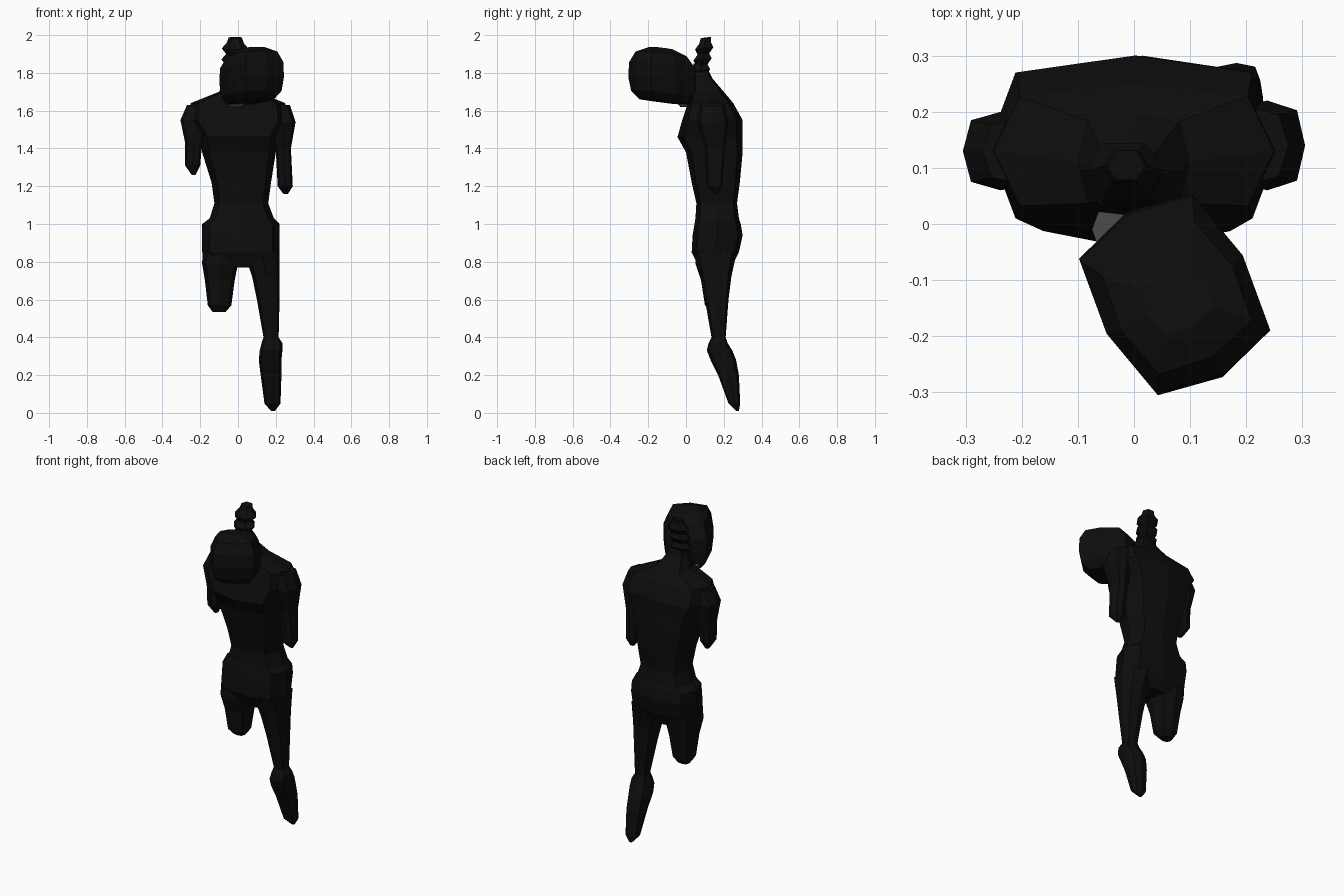
import bpy, bmesh, math
from mathutils import Matrix, Vector

cube = bpy.data.objects.get("Cube")
if cube:
    bpy.data.objects.remove(cube, do_unlink=True)


def make_material(name, value):
    mat = bpy.data.materials.new(name)
    mat.use_nodes = True
    colour = (value, value, value, 1)
    mat.diffuse_color = colour
    bsdf = mat.node_tree.nodes["Principled BSDF"]
    bsdf.inputs["Base Color"].default_value = colour
    return mat


black = make_material("black", 0.004)
grey = make_material("dark grey", 0.07)


def squash(value, power):
    return math.copysign(abs(value) ** power, value) if abs(value) > 1e-6 else 0.0


def loft(name, rows, power=0.7, tilt=0.0, sides=8, material=black, place=None):
    """Skin rounded rings; each row is z, x min, x max, y min, y max."""
    bm = bmesh.new()
    rings = []
    for z, x0, x1, y0, y1 in rows:
        ring = []
        for i in range(sides):
            angle = math.tau * i / sides
            x = (x0 + x1) / 2 + (x1 - x0) / 2 * squash(math.cos(angle), power)
            y = (y0 + y1) / 2 + (y1 - y0) / 2 * squash(math.sin(angle), power)
            ring.append(bm.verts.new((x, y, z + tilt * y)))
        rings.append(ring)
    for low, high in zip(rings, rings[1:]):
        for i in range(sides):
            j = (i + 1) % sides
            bm.faces.new((low[i], low[j], high[j], high[i]))
    bm.faces.new(rings[0])
    bm.faces.new(rings[-1])
    bmesh.ops.recalc_face_normals(bm, faces=bm.faces)
    if place:
        bm.transform(place)
    mesh = bpy.data.meshes.new(name)
    bm.to_mesh(mesh)
    bm.free()
    mesh.materials.append(material)
    obj = bpy.data.objects.new(name, mesh)
    bpy.context.collection.objects.link(obj)
    return obj


# Torso from the hips up to the neck stump
loft("torso", [
    (.77, -.09, .13, .07, .24),
    (.85, -.19, .22, .03, .28),
    (.94, -.19, .22, .035, .3),
    (1.0, -.19, .22, .045, .29),
    (1.03, -.15, .19, .05, .28),
    (1.11, -.125, .16, .055, .27),
    (1.22, -.14, .175, .03, .285),
    (1.38, -.19, .2, 0, .3),
    (1.46, -.2, .21, -.045, .3),
    (1.55, -.26, .26, -.02, .3),
    (1.64, -.25, .25, .01, .25),
    (1.7, -.1, .1, .02, .2),
    (1.77, -.07, .05, .03, .14),
    (1.85, -.05, .02, .04, .1),
], power=.6)

# Upper arm stumps, the left one longer
loft("right_arm", [
    (1.26, -.245, -.225, .11, .14),
    (1.31, -.28, -.2, .08, .17),
    (1.43, -.28, -.19, .07, .18),
    (1.55, -.305, -.17, .06, .2),
    (1.63, -.27, -.12, .07, .19),
])
loft("left_arm", [
    (1.16, .24, .265, .15, .17),
    (1.2, .21, .29, .11, .19),
    (1.4, .2, .28, .1, .21),
    (1.54, .17, .305, .06, .22),
    (1.63, .12, .275, .07, .21),
])

# Left leg with a knee joint and a tapering shin
loft("left_leg", [
    (.01, .175, .195, .265, .28),
    (.05, .14, .225, .225, .287),
    (.2, .12, .23, .17, .28),
    (.28, .11, .23, .13, .265),
    (.33, .115, .235, .11, .245),
    (.37, .125, .235, .12, .22),
    (.4, .135, .215, .135, .21),
    (.6, .1, .22, .1, .225),
    (.72, .075, .22, .075, .24),
    (.86, .03, .22, .04, .27),
])

# Right thigh stump
loft("right_thigh", [
    (.535, -.135, -.065, .13, .19),
    (.57, -.16, -.035, .1, .21),
    (.7, -.175, -.018, .08, .23),
    (.79, -.19, 0, .05, .25),
    (.9, -.185, .02, .05, .27),
])

# Exposed spine: alternating narrow and wide vertebra rings
spine = []
for i in range(8):
    t = i / 7
    wide = i % 2
    rx, ry = (.07, .055) if wide else (.045, .035)
    cx, cy, z = -.022 + .008 * t, .075 + .03 * t, 1.78 + .2 * t
    if i == 7:
        rx, ry = .035, .03
    spine.append((z - .005, cx - rx, cx + rx, cy - ry, cy + ry))
loft("spine", spine, tilt=.12, sides=6, power=.9)

# Head, turned to its left and hanging in front of the neck
turn = Matrix.Translation(Vector((.075, -.13, 0))) @ Matrix.Rotation(math.radians(30), 4, "Z")
head_rows = []
for z, width, front, back in [
    (1.65, .1, .11, .15),
    (1.69, .132, .15, .17),
    (1.76, .14, .165, .175),
    (1.84, .14, .16, .17),
    (1.9, .115, .125, .12),
    (1.93, .06, .06, .05),
]:
    head_rows.append((z, -width, width, -front, back))
loft("head", head_rows, power=.55, tilt=-.12, place=turn)

# Severed neck patch under the back of the head
loft("neck_cut", [
    (1.62, -.05, .025, -.03, .02),
    (1.645, -.075, .04, -.05, .03),
    (1.67, -.075, .03, -.05, .03),
], material=grey)
